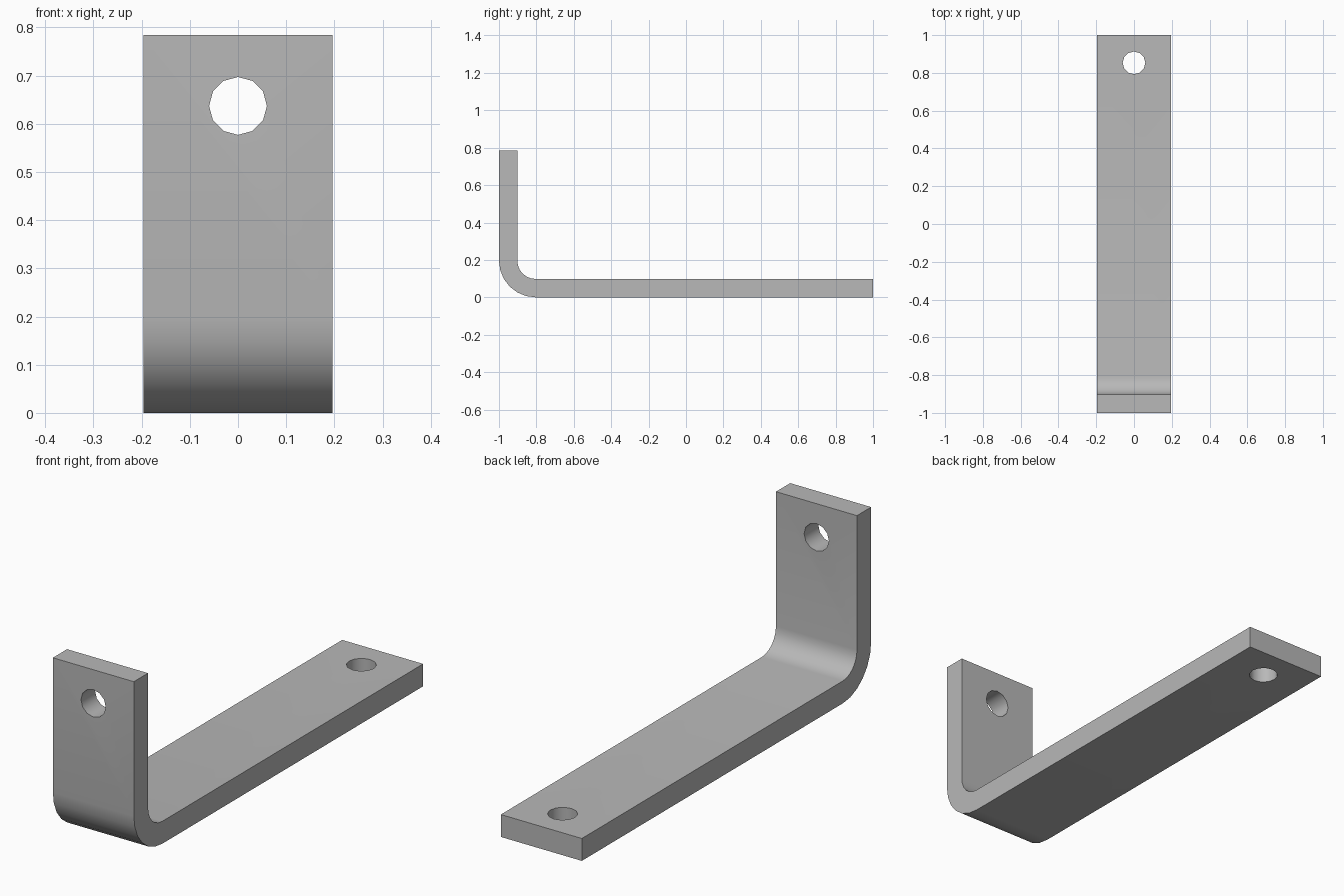
import bpy, bmesh, math
from mathutils import Vector

cube = bpy.data.objects.get("Cube")
if cube:
    bpy.data.objects.remove(cube, do_unlink=True)

THICK = 0.098          # plate thickness, also the inner bend radius
HALF_W = 2 * THICK
HEIGHT = 8 * THICK
HOLE_R = 0.06
HOLE_INSET = 0.147     # hole centre to plate end
BEND_STEPS = 6

steel = bpy.data.materials.new("grey_steel")
steel.use_nodes = True
color = (0.48, 0.48, 0.48, 1)
steel.diffuse_color = color
steel.node_tree.nodes["Principled BSDF"].inputs["Base Color"].default_value = color


def bend(radius):
    """Arc from the upright plate down to the flat plate, as (y, z)."""
    centre = 2 * THICK
    angles = [math.pi / 2 * i / BEND_STEPS for i in range(BEND_STEPS + 1)]
    return [(-1 + centre - radius * math.cos(a), centre - radius * math.sin(a))
            for a in angles]


# Bent strip: side profile extruded across the width
outer = [(-1, HEIGHT)] + bend(2 * THICK) + [(1, 0)]
inner = [(-1 + THICK, HEIGHT)] + bend(THICK) + [(1, THICK)]
bm = bmesh.new()
side = bm.faces.new([bm.verts.new((-HALF_W, y, z)) for y, z in outer + inner[::-1]])
strip = bmesh.ops.extrude_face_region(bm, geom=[side])
moved = [v for v in strip["geom"] if isinstance(v, bmesh.types.BMVert)]
bmesh.ops.translate(bm, verts=moved, vec=Vector((2 * HALF_W, 0, 0)))
bmesh.ops.recalc_face_normals(bm, faces=bm.faces)
mesh = bpy.data.meshes.new("bent_bracket")
bm.to_mesh(mesh)
bm.free()
mesh.materials.append(steel)
bracket = bpy.data.objects.new("bent_bracket", mesh)
bpy.context.collection.objects.link(bracket)


def drill(name, location, tilt):
    """Cut a round bolt hole through the bracket."""
    bpy.ops.mesh.primitive_cylinder_add(vertices=12, radius=HOLE_R, depth=4 * THICK,
                                        location=location, rotation=(tilt, 0, 0))
    cutter = bpy.context.object
    cutter.name = name
    cutter.hide_render = True
    cutter.data.materials.append(steel)
    bpy.context.view_layer.objects.active = bracket
    cut = bracket.modifiers.new(name, "BOOLEAN")
    cut.operation = "DIFFERENCE"
    cut.solver = "EXACT"
    cut.object = cutter
    bpy.ops.object.modifier_apply(modifier=cut.name)
    bpy.data.objects.remove(cutter, do_unlink=True)


# Bolt holes in the upright and flat plates
drill("upright_hole", (0, -1 + THICK / 2, HEIGHT - HOLE_INSET), math.pi / 2)
drill("flat_hole", (0, 1 - HOLE_INSET, THICK / 2), 0)

# Smooth bend and holes, crisp plate edges
bpy.ops.object.select_all(action="DESELECT")
bracket.select_set(True)
bpy.context.view_layer.objects.active = bracket
bpy.ops.object.shade_smooth_by_angle(angle=math.radians(35))
